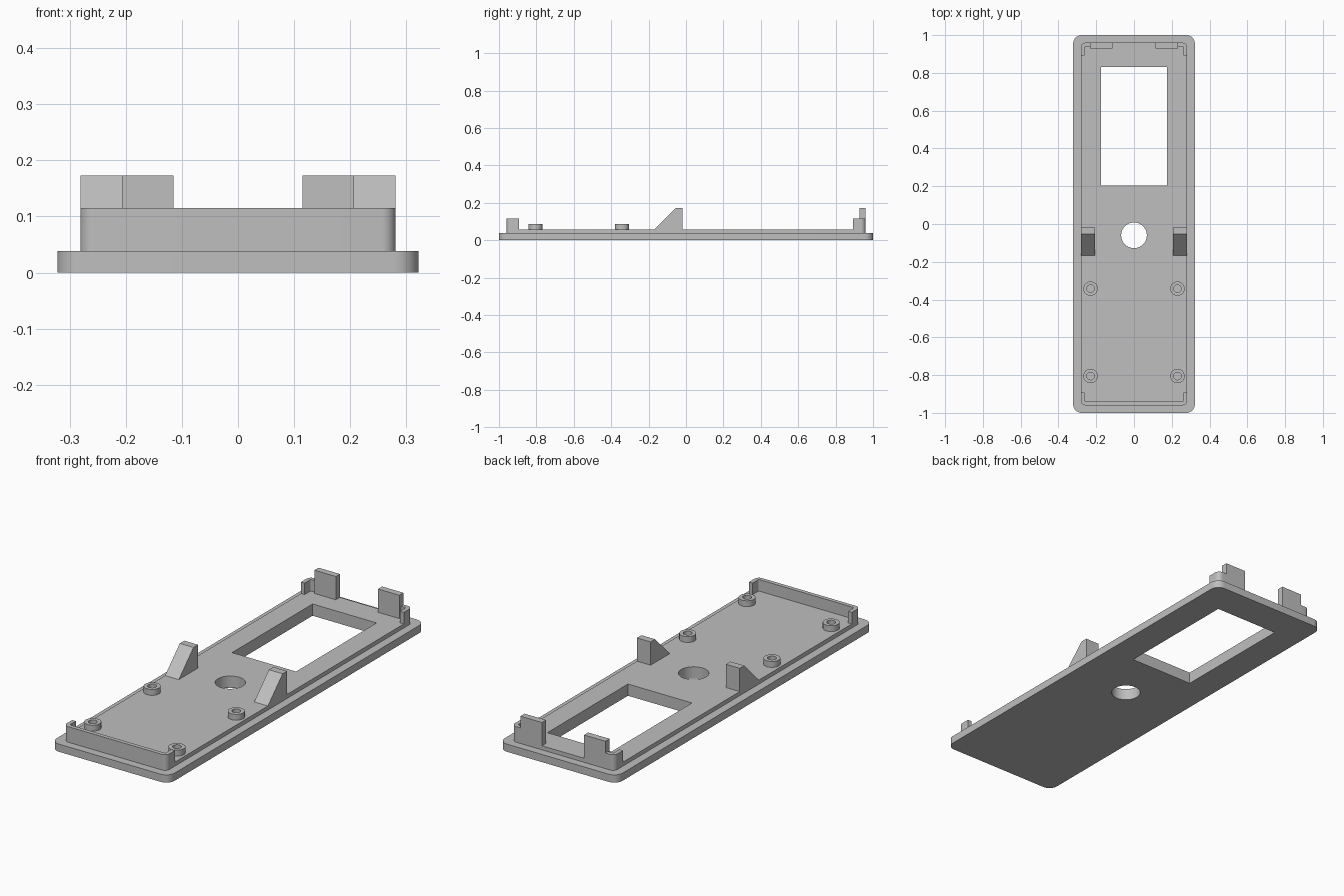
import bpy, bmesh, math
from math import cos, sin, pi
from mathutils import Matrix, Vector

if "Cube" in bpy.data.objects:
    bpy.data.objects.remove(bpy.data.objects["Cube"], do_unlink=True)

grey = bpy.data.materials.new("plastic_grey")
grey.use_nodes = True
COLOUR = (0.52, 0.52, 0.52, 1)
grey.diffuse_color = COLOUR
grey.node_tree.nodes["Principled BSDF"].inputs["Base Color"].default_value = COLOUR

BASE_TOP, DECK_TOP, LIP_TOP, CLIP_TOP = 0.038, 0.058, 0.115, 0.173
DECK_X, DECK_Y, LIP = 0.281, 0.96, 0.02


def arc(cx, cy, r, start, sweep, n=10):
    return [(cx + r * cos(start + sweep * i / n), cy + r * sin(start + sweep * i / n))
            for i in range(n + 1)]


def circle(cx, cy, r, n=40):
    return arc(cx, cy, r, 0, 2 * pi, n)[:-1]


def corner(hx, hy, r, k):
    """Quarter arc of a rounded rectangle, k counts anticlockwise from +x +y."""
    sx, sy = ((1, 1), (-1, 1), (-1, -1), (1, -1))[k]
    return arc(sx * (hx - r), sy * (hy - r), r, k * pi / 2, pi / 2)


def rounded(hx, hy, r):
    return [p for k in range(4) for p in corner(hx, hy, r, k)]


def rect(x0, x1, y0, y1):
    return [(x0, y0), (x1, y0), (x1, y1), (x0, y1)]


def mirrored(outline):
    return [(-x, y) for x, y in reversed(outline)]


def prism(name, outline, low, high, matrix=Matrix()):
    """Extrude a flat outline between two heights."""
    bm = bmesh.new()
    face = bm.faces.new([bm.verts.new((x, y, low)) for x, y in outline])
    top = bmesh.ops.extrude_face_region(bm, geom=[face])["geom"]
    bmesh.ops.translate(bm, vec=Vector((0, 0, high - low)),
                        verts=[v for v in top if isinstance(v, bmesh.types.BMVert)])
    bmesh.ops.transform(bm, matrix=matrix, verts=bm.verts)
    bmesh.ops.recalc_face_normals(bm, faces=bm.faces)
    mesh = bpy.data.meshes.new(name)
    bm.to_mesh(mesh)
    bm.free()
    mesh.materials.append(grey)
    obj = bpy.data.objects.new(name, mesh)
    bpy.context.collection.objects.link(obj)
    return obj


def activate(obj):
    bpy.ops.object.select_all(action='DESELECT')
    obj.select_set(True)
    bpy.context.view_layer.objects.active = obj


def cut(obj, outline, low=-0.1, high=0.3):
    """Cut an outline out of a part."""
    cutter = prism("cutter", outline, low, high)
    cutter.hide_render = True
    mod = obj.modifiers.new("opening", 'BOOLEAN')
    mod.operation, mod.solver, mod.object = 'DIFFERENCE', 'EXACT', cutter
    activate(obj)
    bpy.ops.object.modifier_apply(modifier=mod.name)
    bpy.data.objects.remove(cutter, do_unlink=True)


parts = []

# Base plate and raised deck, both pierced by the window and round hole
base = prism("base_plate", rounded(0.322, 1.0, 0.045), 0, BASE_TOP)
deck = prism("raised_deck", rounded(DECK_X, DECK_Y, 0.025), BASE_TOP, DECK_TOP)
for plate in (base, deck):
    cut(plate, rect(-0.175, 0.175, 0.203, 0.832))
    cut(plate, circle(0, -0.06, 0.068))
    parts.append(plate)

# Front lip: end wall with short returns round both corners
IN_X, IN_Y, RETURN_Y = DECK_X - LIP, DECK_Y - LIP, 0.893
outer = corner(DECK_X, DECK_Y, 0.025, 2) + corner(DECK_X, DECK_Y, 0.025, 3)
inner = corner(IN_X, IN_Y, 0.006, 2) + corner(IN_X, IN_Y, 0.006, 3)
front = ([(-DECK_X, -RETURN_Y)] + outer + [(DECK_X, -RETURN_Y), (IN_X, -RETURN_Y)]
         + inner[::-1] + [(-IN_X, -RETURN_Y)])
parts.append(prism("front_lip", front, DECK_TOP, LIP_TOP))

# Rear corner lips, tall clips and sloped braces on both sides
CLIP_IN, CLIP_OUT = 0.115, 0.232
back = ([(DECK_X, RETURN_Y)] + corner(DECK_X, DECK_Y, 0.025, 0)
        + [(CLIP_OUT, DECK_Y), (CLIP_OUT, IN_Y)]
        + corner(IN_X, IN_Y, 0.006, 0)[::-1] + [(IN_X, RETURN_Y)])
clip = rect(CLIP_IN, CLIP_OUT, 0.928, DECK_Y)
brace = [(-0.168, DECK_TOP), (-0.018, DECK_TOP), (-0.018, CLIP_TOP), (-0.053, CLIP_TOP)]
# Maps an outline drawn in y and z to an extrusion along x
sideways = Matrix(((0, 0, 1, 0), (1, 0, 0, 0), (0, 1, 0, 0), (0, 0, 0, 1)))
for side, s in (("left", 1), ("right", -1)):
    flip = (lambda o: o) if s > 0 else mirrored
    parts.append(prism("rear_lip_" + side, flip(back), DECK_TOP, LIP_TOP))
    parts.append(prism("rear_clip_" + side, flip(clip), DECK_TOP, CLIP_TOP))
    x0, x1 = sorted((s * 0.206, s * DECK_X))
    parts.append(prism("brace_" + side, brace, x0, x1, sideways))

    # Hollow screw posts
    for end, y in (("front", -0.805), ("middle", -0.342)):
        post = prism(f"screw_post_{end}_{side}", circle(s * 0.23, y, 0.038), DECK_TOP, 0.087)
        cut(post, circle(s * 0.23, y, 0.02))
        parts.append(post)

# Smooth the rounded walls, keep the edges sharp
for part in parts:
    activate(part)
    bpy.ops.object.shade_smooth_by_angle(angle=math.radians(30))
